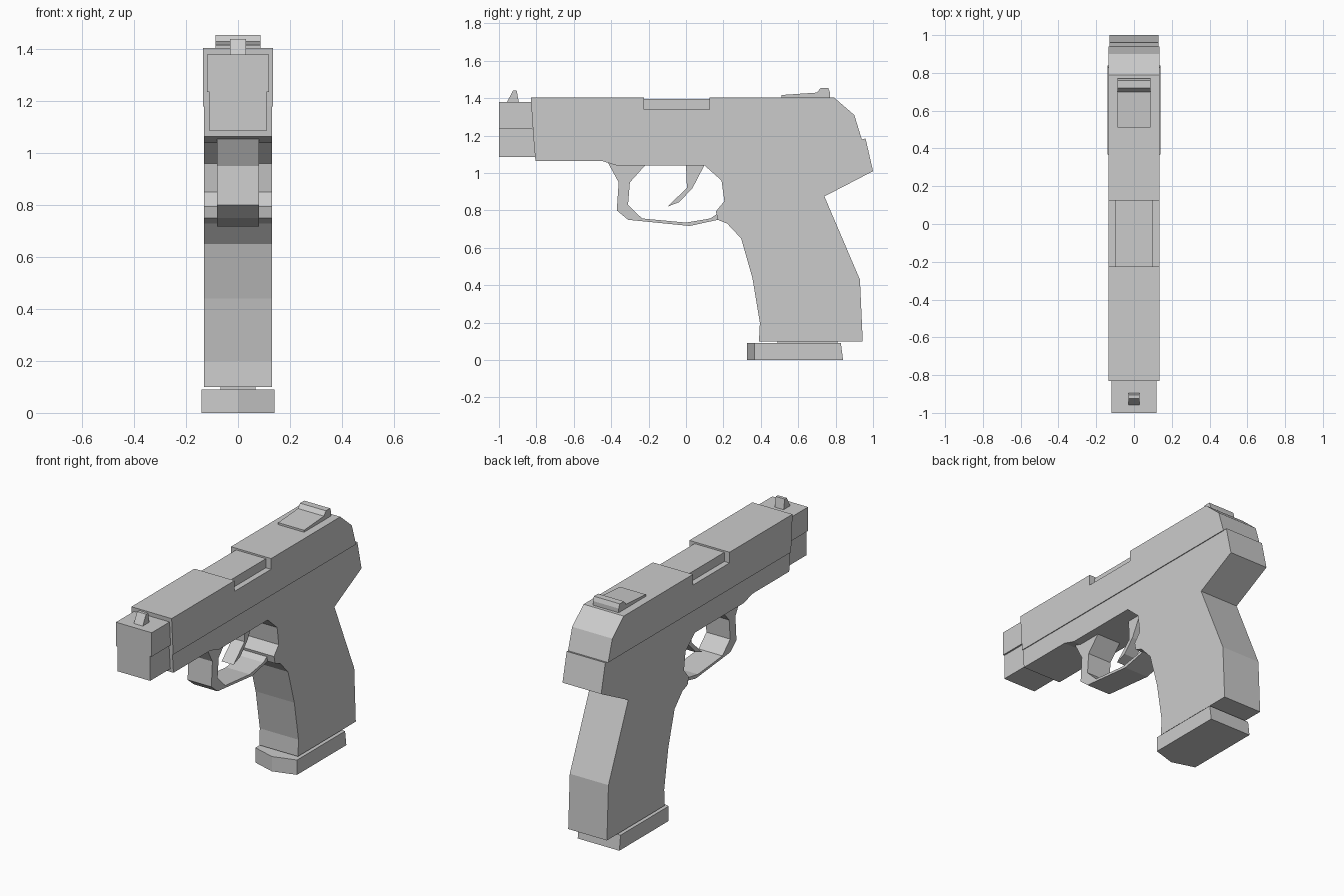
import bpy, bmesh


def prism(name, points, half=None, z=None):
    """Extrude a (y, z) side profile across x, or an (x, y) plan up z."""
    bm = bmesh.new()
    if z is None:
        verts = [bm.verts.new((-half, p[0], p[1])) for p in points]
        offset = (2 * half, 0, 0)
    else:
        verts = [bm.verts.new((p[0], p[1], z[0])) for p in points]
        offset = (0, 0, z[1] - z[0])
    face = bm.faces.new(verts)
    ext = bmesh.ops.extrude_face_region(bm, geom=[face], use_keep_orig=True)
    moved = [g for g in ext["geom"] if isinstance(g, bmesh.types.BMVert)]
    bmesh.ops.translate(bm, verts=moved, vec=offset)
    bmesh.ops.recalc_face_normals(bm, faces=bm.faces)
    mesh = bpy.data.meshes.new(name)
    bm.to_mesh(mesh)
    bm.free()
    ob = bpy.data.objects.new(name, mesh)
    bpy.context.collection.objects.link(ob)
    return ob


def block(name, y0, y1, z0, z1, half):
    return prism(name, [(y0, z0), (y1, z0), (y1, z1), (y0, z1)], half)


# Slide with the step for the port, and the narrower chamber block inside it
prism("slide", [(-0.815, 1.18), (-0.83, 1.405), (-0.225, 1.405), (-0.225, 1.34),
                (0.125, 1.34), (0.125, 1.405), (0.79, 1.405), (0.90, 1.31),
                (0.94, 1.18)], 0.135)
block("chamber_block", -0.225, 0.125, 1.34, 1.395, 0.1)

# Stepped nose in front of the slide
block("nose_upper", -1.0, -0.82, 1.235, 1.38, 0.12)
block("nose_lower", -1.0, -0.80, 1.085, 1.235, 0.11)

# Frame and grip in one outline
prism("frame", [(-0.815, 1.18), (0.94, 1.18), (0.96, 1.185), (1.0, 1.01),
                (0.74, 0.875), (0.93, 0.43), (0.945, 0.10), (0.39, 0.10),
                (0.395, 0.20), (0.355, 0.44), (0.295, 0.65), (0.22, 0.73),
                (0.17, 0.75), (0.16, 0.795), (0.205, 0.85), (0.19, 0.96),
                (0.10, 1.04), (-0.37, 1.04), (-0.45, 1.065), (-0.805, 1.065)], 0.13)

# Guard loop
prism("guard", [(-0.42, 1.06), (-0.36, 0.95), (-0.37, 0.80), (-0.31, 0.75),
                (0.02, 0.717), (0.18, 0.752), (0.18, 0.79), (0.13, 0.757),
                (0.0, 0.735), (-0.235, 0.757), (-0.31, 0.83), (-0.30, 0.95),
                (-0.215, 1.045)], 0.08)

# Trigger
prism("trigger", [(0.0, 1.045), (0.005, 0.92), (-0.10, 0.82), (-0.035, 0.845),
                  (0.035, 0.92), (0.10, 1.045)], 0.04)

# Sights
prism("front_sight", [(-0.96, 1.375), (-0.925, 1.44), (-0.905, 1.44),
                      (-0.893, 1.375)], 0.03)
prism("rear_sight", [(0.51, 1.40), (0.51, 1.417), (0.70, 1.43), (0.72, 1.455),
                     (0.76, 1.455), (0.77, 1.43), (0.77, 1.40)], 0.087)

# Magazine neck and pointed base plate with a sloping back
block("magazine_neck", 0.49, 0.81, 0.085, 0.105, 0.068)
base = prism("magazine_base", [(0, 0.325), (0.14, 0.367), (0.14, 0.84),
                               (-0.14, 0.84), (-0.14, 0.367)], z=(0, 0.09))
for v in base.data.vertices:
    if v.co.y > 0.8 and v.co.z > 0.05:
        v.co.y = 0.828
